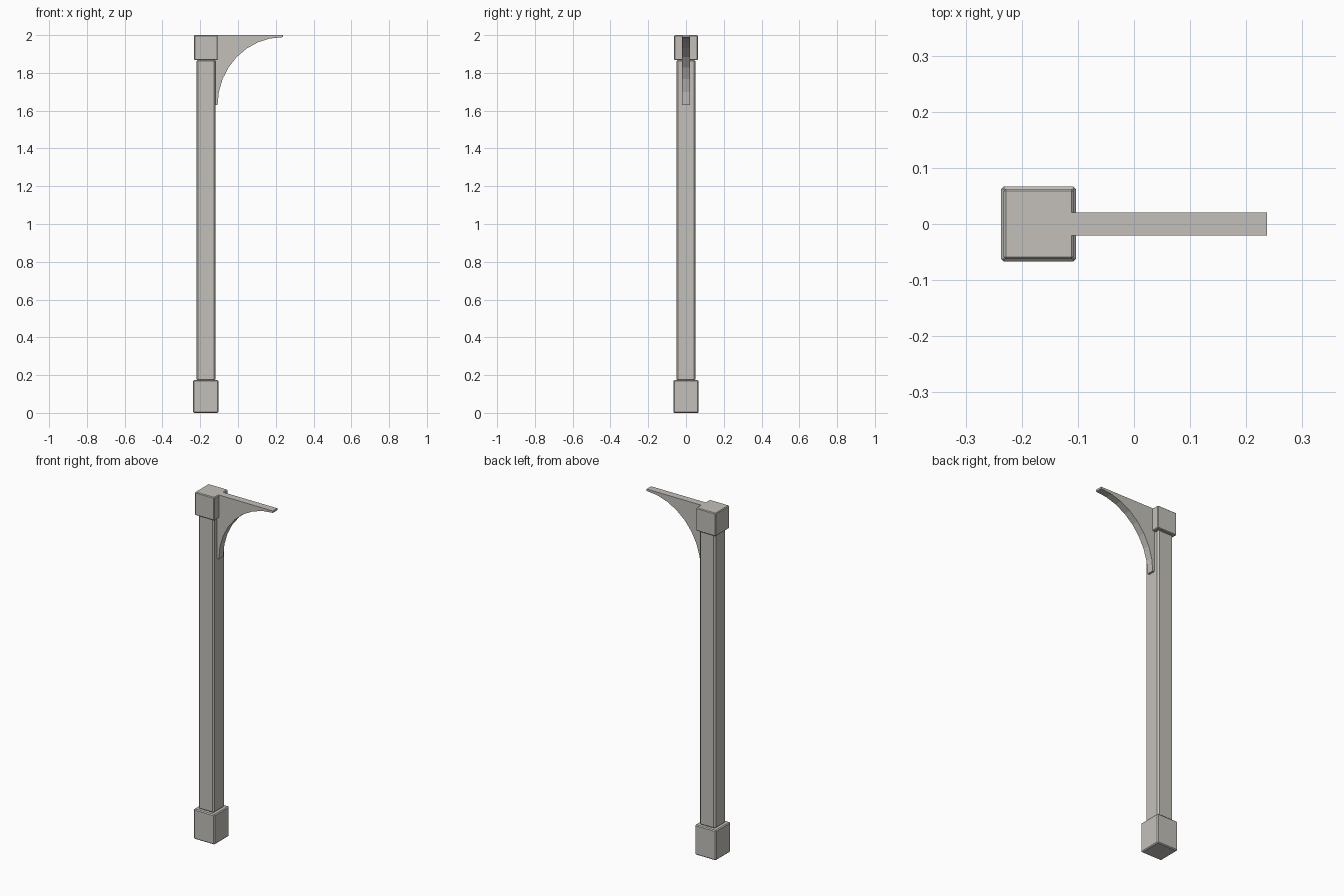
import bpy, bmesh, math

if "Cube" in bpy.data.objects:
    bpy.data.objects.remove(bpy.data.objects["Cube"])

POST_X = -0.17

stone = bpy.data.materials.new("warm_grey_stone")
stone.diffuse_color = (0.55, 0.53, 0.49, 1)
stone.use_nodes = True
stone.node_tree.nodes["Principled BSDF"].inputs["Base Color"].default_value = stone.diffuse_color


def add_object(name, bm):
    bmesh.ops.recalc_face_normals(bm, faces=bm.faces)
    mesh = bpy.data.meshes.new(name)
    bm.to_mesh(mesh)
    bm.free()
    mesh.materials.append(stone)
    obj = bpy.data.objects.new(name, mesh)
    bpy.context.collection.objects.link(obj)
    return obj


def bevelled_block(name, half, z0, z1, bevel):
    bm = bmesh.new()
    bmesh.ops.create_cube(bm, size=1)
    for v in bm.verts:
        v.co = (POST_X + v.co.x * 2 * half, v.co.y * 2 * half,
                z0 + (v.co.z + 0.5) * (z1 - z0))
    obj = add_object(name, bm)
    mod = obj.modifiers.new("edge_bevel", 'BEVEL')
    mod.width = bevel
    mod.segments = 1
    return obj


# Post: foot block, long shaft and head block
bevelled_block("base_block", 0.067, 0.0, 0.173, 0.005)
bevelled_block("post_shaft", 0.05, 0.17, 1.87, 0.008)
bevelled_block("head_block", 0.0625, 1.867, 2.0, 0.004)

# Bracket: a profile with a concave quarter-ellipse underside, extruded in y
LEFT, RIGHT, LOW, TIP, TOP = -0.124, 0.237, 1.63, 1.989, 2.0
ARC_START, HALF_Y, STEPS = -0.108, 0.0205, 8
profile = [(RIGHT, TOP), (LEFT, TOP), (LEFT, LOW)]
for i in range(STEPS + 1):
    a = math.pi / 2 * i / STEPS
    profile.append((RIGHT - (RIGHT - ARC_START) * math.cos(a),
                    LOW + (TIP - LOW) * math.sin(a)))
bm = bmesh.new()
face = bm.faces.new([bm.verts.new((x, -HALF_Y, z)) for x, z in profile])
ext = bmesh.ops.extrude_face_region(bm, geom=[face])
for g in ext["geom"]:
    if isinstance(g, bmesh.types.BMVert):
        g.co.y = HALF_Y
bmesh.ops.triangulate(bm, faces=[f for f in bm.faces if len(f.verts) > 4])
add_object("curved_bracket", bm)
